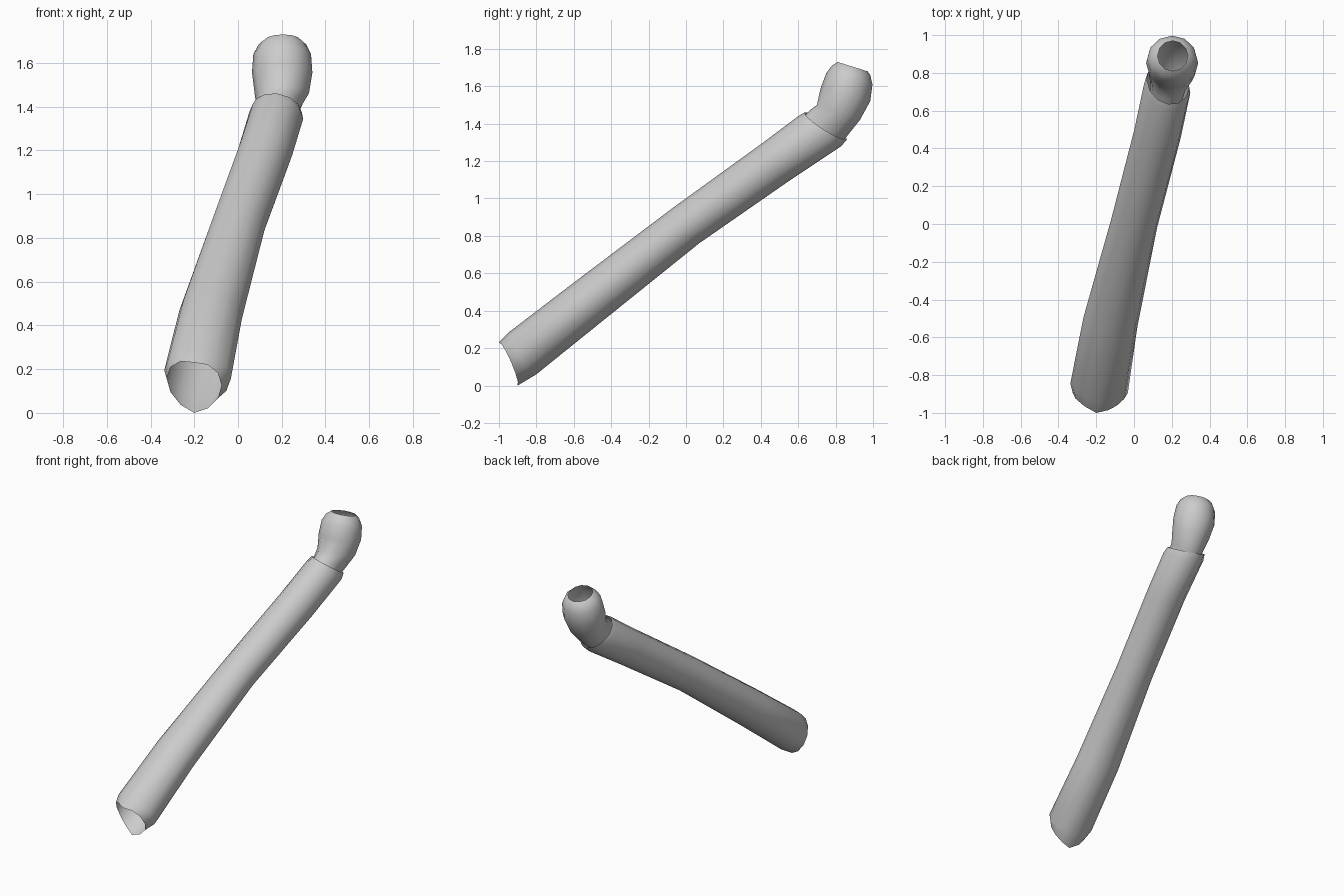
import bpy
import bmesh
import math
from mathutils import Vector

cube = bpy.data.objects.get("Cube")
if cube:
    bpy.data.objects.remove(cube, do_unlink=True)

grey = bpy.data.materials.new("light grey")
grey.use_nodes = True
colour = (0.6, 0.6, 0.6, 1)
grey.diffuse_color = colour
grey.node_tree.nodes["Principled BSDF"].inputs["Base Color"].default_value = colour

SIDES = 12


def loft(name, stations, side, notch=0.0):
    """Open shell through elliptical rings.
    Each station: upper (y, z), lower (y, z), centre x, half width."""
    bm = bmesh.new()
    rings = []
    for i, (upper, lower, x, half) in enumerate(stations):
        top, bottom = Vector((x, *upper)), Vector((x, *lower))
        centre, up = (top + bottom) / 2, (top - bottom) / 2
        ring = []
        for k in range(SIDES):
            a = math.tau * k / SIDES
            p = centre + up * math.cos(a) + side * half * math.sin(a)
            if i == 0:  # sides of the first rim are cut back
                p += Vector((0, 0.8, 0.6)) * notch * abs(math.sin(a))
            ring.append(bm.verts.new(p))
        rings.append(ring)
    for a, b in zip(rings, rings[1:]):
        for k in range(SIDES):
            j = (k + 1) % SIDES
            bm.faces.new((a[k], a[j], b[j], b[k]))
    bmesh.ops.recalc_face_normals(bm, faces=bm.faces)
    mesh = bpy.data.meshes.new(name)
    bm.to_mesh(mesh)
    bm.free()
    mesh.materials.append(grey)
    obj = bpy.data.objects.new(name, mesh)
    bpy.context.collection.objects.link(obj)
    bpy.ops.object.select_all(action="DESELECT")
    obj.select_set(True)
    bpy.context.view_layer.objects.active = obj
    bpy.ops.object.shade_smooth_by_angle(angle=math.radians(40))
    return obj


# Long hollow sleeve, open at both ends
loft("sleeve", [
    ((-1.0, 0.23), (-0.9, 0.0), -0.2, 0.125),
    ((-0.94, 0.29), (-0.8, 0.06), -0.185, 0.152),
    ((-0.6, 0.55), (-0.44, 0.35), -0.125, 0.143),
    ((-0.07, 0.95), (0.07, 0.76), 0.0, 0.122),
    ((0.4, 1.29), (0.56, 1.1), 0.125, 0.123),
    ((0.6, 1.44), (0.83, 1.28), 0.175, 0.123),
    ((0.635, 1.46), (0.86, 1.315), 0.18, 0.112),
], Vector((1, -0.17, -0.13)), notch=0.045)

# Rounded knob with its neck tucked into the sleeve and a hole on top
loft("knob", [
    ((0.6, 1.41), (0.79, 1.28), 0.175, 0.09),
    ((0.66, 1.47), (0.85, 1.32), 0.185, 0.1),
    ((0.7, 1.5), (0.93, 1.42), 0.2, 0.124),
    ((0.72, 1.59), (0.985, 1.52), 0.202, 0.138),
    ((0.75, 1.67), (0.997, 1.61), 0.202, 0.132),
    ((0.78, 1.71), (0.985, 1.66), 0.203, 0.108),
    ((0.81, 1.73), (0.97, 1.68), 0.205, 0.08),
], Vector((1, 0, 0)))
